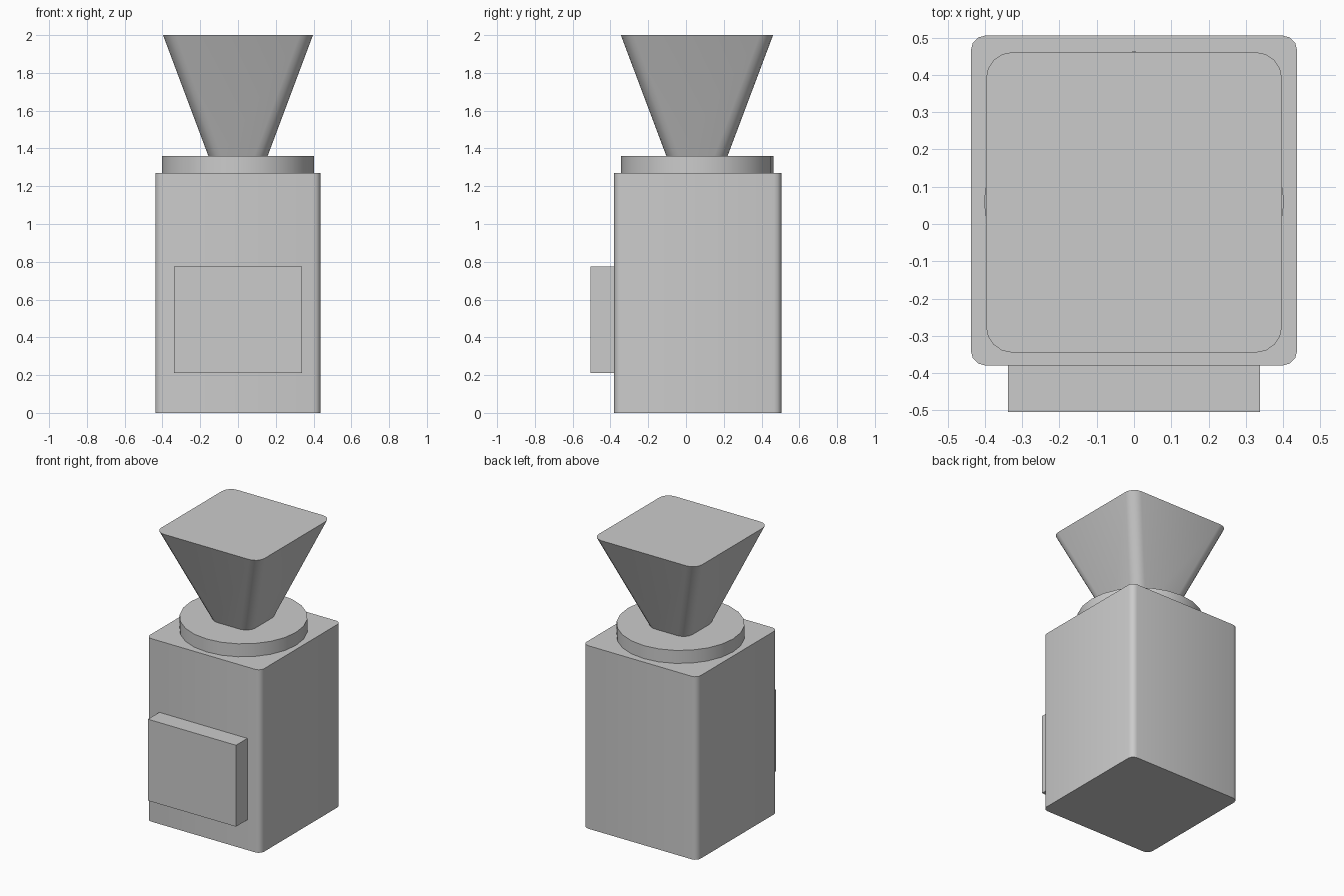
import bpy, bmesh, math

if "Cube" in bpy.data.objects:
    bpy.data.objects.remove(bpy.data.objects["Cube"])

CY = 0.06  # shared y centre of the main column


def finish(name, bm):
    bmesh.ops.recalc_face_normals(bm, faces=bm.faces)
    mesh = bpy.data.meshes.new(name)
    bm.to_mesh(mesh)
    bm.free()
    obj = bpy.data.objects.new(name, mesh)
    bpy.context.collection.objects.link(obj)
    bpy.ops.object.select_all(action='DESELECT')
    obj.select_set(True)
    bpy.context.view_layer.objects.active = obj
    bpy.ops.object.shade_smooth_by_angle(angle=math.radians(35))
    return obj


def rounded_ring(bm, hx, hy, r, z, cy, seg):
    ring = []
    for k, (sx, sy) in enumerate([(1, 1), (-1, 1), (-1, -1), (1, -1)]):
        for i in range(seg + 1):
            a = math.radians(90 * (k + i / seg))
            ring.append(bm.verts.new((sx * (hx - r) + r * math.cos(a),
                                      cy + sy * (hy - r) + r * math.sin(a), z)))
    return ring


def rounded_prism(name, low, high, cy, seg):
    """Loft between two rounded rectangles given as (hx, hy, radius, z)."""
    bm = bmesh.new()
    a, b = (rounded_ring(bm, *p, cy, seg) for p in (low, high))
    n = len(a)
    for i in range(n):
        j = (i + 1) % n
        bm.faces.new((a[i], a[j], b[j], b[i]))
    bm.faces.new(a[::-1])
    bm.faces.new(b)
    return finish(name, bm)


# Tall body with rounded upright corners
rounded_prism("body", (0.438, 0.443, 0.04, 0), (0.438, 0.443, 0.04, 1.27), 0.063, 3)

# Flared hopper
rounded_prism("hopper", (0.157, 0.162, 0.07, 1.36), (0.397, 0.403, 0.07, 2.0), 0.058, 4)

# Round collar between body and hopper
bm = bmesh.new()
bmesh.ops.create_cone(bm, cap_ends=True, segments=24, radius1=0.403, radius2=0.403, depth=0.09)
bmesh.ops.translate(bm, verts=bm.verts, vec=(0, CY, 1.315))
finish("collar", bm)

# Box on the front face
bm = bmesh.new()
bmesh.ops.create_cube(bm, size=1)
bmesh.ops.scale(bm, verts=bm.verts, vec=(0.676, 0.145, 0.565))
bmesh.ops.translate(bm, verts=bm.verts, vec=(0, -0.4325, 0.4925))
finish("front_box", bm)
